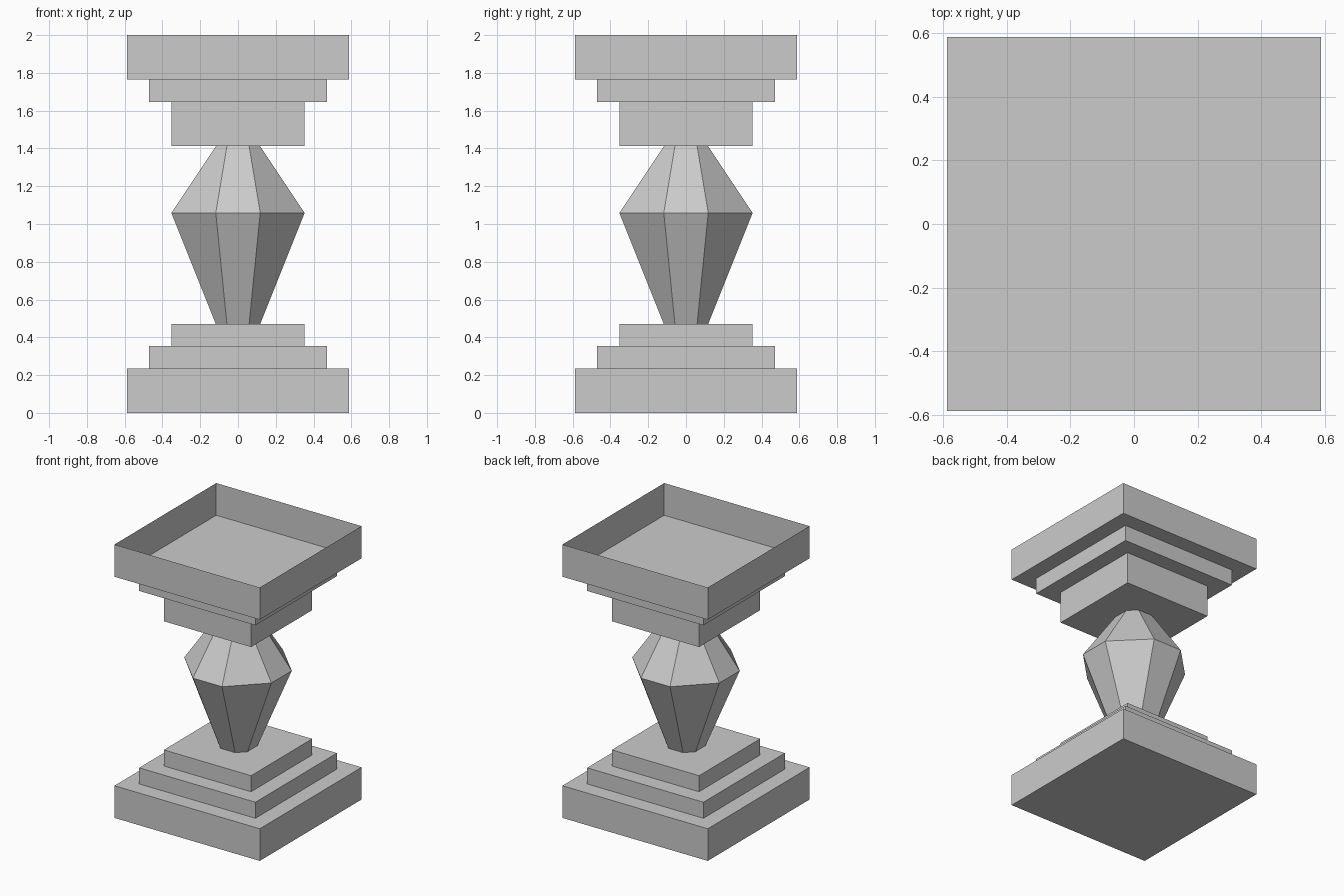
import bpy
import bmesh

cube = bpy.data.objects.get("Cube")
if cube:
    bpy.data.objects.remove(cube, do_unlink=True)

U = 2 / 17  # the model sits on a grid of 17 units in height

stone = bpy.data.materials.new("grey stone")
stone.use_nodes = True
GREY = (0.6, 0.6, 0.6, 1)
stone.diffuse_color = GREY
stone.node_tree.nodes["Principled BSDF"].inputs["Base Color"].default_value = GREY


def square(r):
    return [(-r, -r), (r, -r), (r, r), (-r, r)]


def chamfered(r, c):
    """Eight-sided ring: a square of half width r with flat sides of half width c."""
    return [(-c, -r), (c, -r), (r, -c), (r, c), (c, r), (-c, r), (-r, c), (-r, -c)]


def loft(name, sections, open_top=False):
    """Join stacked (outline, height) sections, given in grid units."""
    bm = bmesh.new()
    rings = [[bm.verts.new((x * U, y * U, z * U)) for x, y in outline]
             for outline, z in sections]
    n = len(rings[0])
    for low, high in zip(rings, rings[1:]):
        for i in range(n):
            j = (i + 1) % n
            bm.faces.new((low[i], low[j], high[j], high[i]))
    bm.faces.new(rings[0][::-1])
    if not open_top:
        bm.faces.new(rings[-1])
    mesh = bpy.data.meshes.new(name)
    bm.to_mesh(mesh)
    bm.free()
    mesh.materials.append(stone)
    obj = bpy.data.objects.new(name, mesh)
    bpy.context.collection.objects.link(obj)
    return obj


# Stepped square base and capital: name, half width, bottom, top
for name, r, z0, z1 in (
    ("base_plinth", 5, 0, 2),
    ("base_middle_step", 4, 2, 3),
    ("base_top_step", 3, 3, 4),
    ("capital_block", 3, 12, 14),
    ("capital_step", 4, 14, 15),
):
    loft(name, [(square(r), z0), (square(r), z1)])

# Thin-walled open tray on top
loft("top_tray", [(square(5), 15), (square(5), 17)], open_top=True)

# Faceted baluster between base and capital
loft("baluster", [(chamfered(1, 0.5), 4), (chamfered(3, 1), 9), (chamfered(1, 0.5), 12)])
